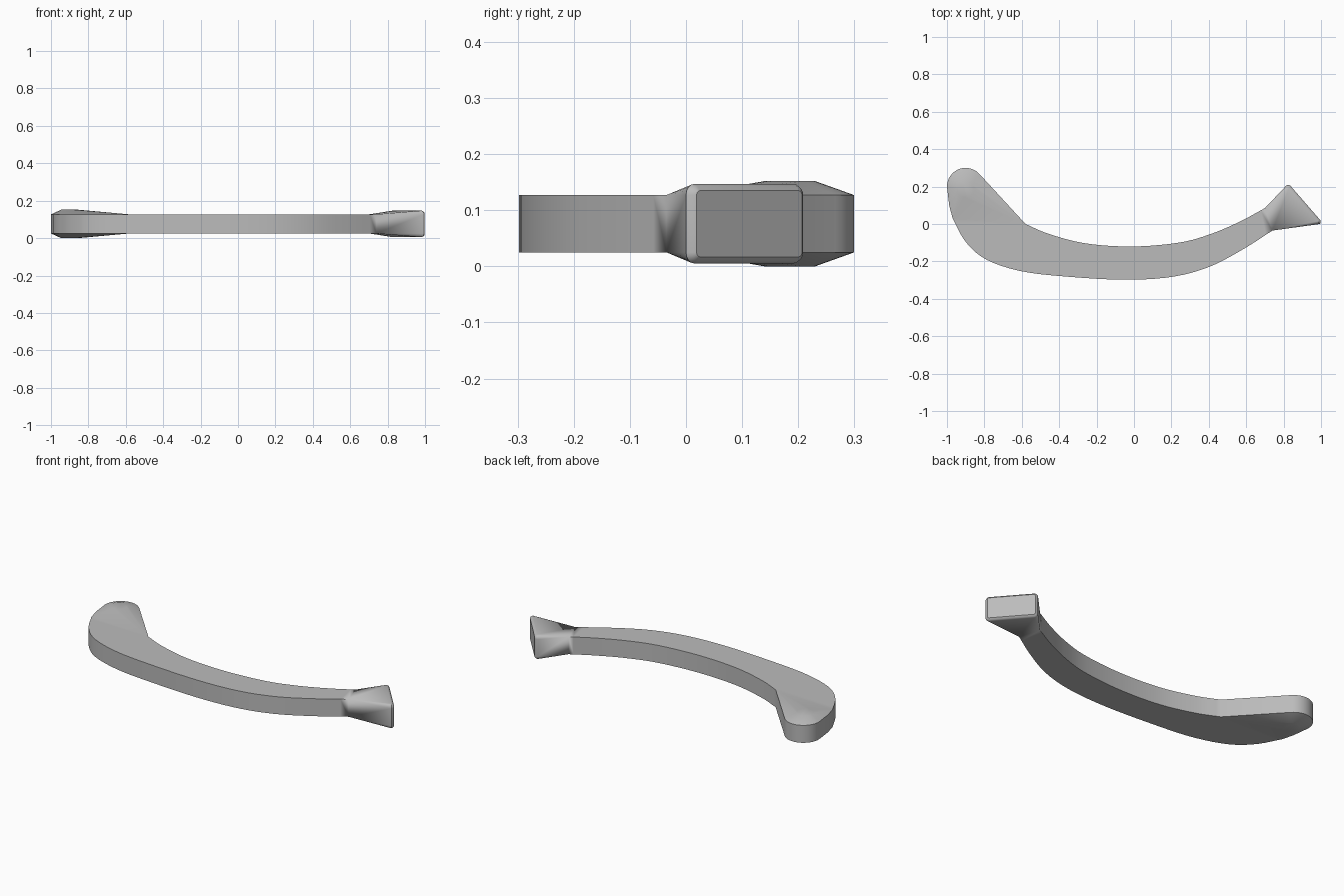
import bpy
import bmesh
from math import cos, sin, pi, radians
from mathutils import Vector

if "Cube" in bpy.data.objects:
    bpy.data.objects.remove(bpy.data.objects["Cube"])

LOW, HIGH, MID = 0.025, 0.127, 0.076
bm = bmesh.new()


def smooth_path(points, count=40):
    """Sample a Catmull-Rom curve evenly by parameter."""
    p = [Vector(q) for q in points]
    p = [2 * p[0] - p[1]] + p + [2 * p[-1] - p[-2]]
    path = []
    for i in range(count + 1):
        s = i / count * (len(p) - 3)
        k = min(int(s), len(p) - 4)
        t = s - k
        a, b, c, d = p[k:k + 4]
        path.append(0.5 * (2 * b + (c - a) * t + (2 * a - 5 * b + 4 * c - d) * t ** 2
                           + (3 * b - a - 3 * c + d) * t ** 3))
    return path


def both_sides(points, half):
    return [Vector((x, y, MID + s * half)) for x, y in points for s in (-1, 1)]


def hull_end(points, joint):
    """Wrap the points in a convex shell, left open where it meets the bar."""
    verts = [bm.verts.new(p) for p in points]
    bmesh.ops.convex_hull(bm, input=verts)
    inside = [f for f in bm.faces if all(
        any((v.co.xy - Vector(j)).length < 1e-5 for j in joint) for v in f.verts)
        and len({v.co.xy.copy().freeze() for v in f.verts}) == 2]
    bmesh.ops.delete(bm, geom=inside, context="FACES")


# Outer and inner edges of the curved bar
outer = smooth_path([(-0.97, 0.03), (-0.9, -0.095), (-0.79, -0.19), (-0.6, -0.253),
                     (-0.35, -0.282), (-0.05, -0.298), (0.2, -0.283), (0.4, -0.23),
                     (0.58, -0.137), (0.74, -0.035)])
inner = smooth_path([(-0.58, 0), (-0.45, -0.055), (-0.25, -0.105), (0, -0.12),
                     (0.25, -0.098), (0.42, -0.05), (0.57, 0.015), (0.7, 0.085)])

# Rounded end: rim outline with a small raised circle on each side
tip = Vector((-0.9, 0.2))
arc = [tip + 0.1 * Vector((cos(a), sin(a)))
       for a in (radians(42 + 138 * i / 16) for i in range(17))]
ring = [tip + Vector((0, -0.015)) + 0.045 * Vector((cos(a), sin(a)))
        for a in (2 * pi * i / 20 for i in range(20))]
rim = [inner[0]] + arc + [Vector((-0.988, 0.1)), outer[0]]
hull_end(both_sides(rim, HIGH - MID) + both_sides(ring, 0.076), (inner[0], outer[0]))

# Flared end: bar end lofted to a rounded, chamfered foot
a, b = Vector((0.815, 0.206, MID)), Vector((0.994, 0, MID))
along = (b - a).normalized()
out = Vector((-along.y, along.x, 0))
foot = []
for inset, push in ((0, 0), (0.004, 0.009), (0.012, 0.015)):
    for sx in (-1, 1):
        for sz in (-1, 1):
            for i in range(5):
                t = i * pi / 8
                u = (b - a).length / 2 - 0.02 + (0.02 - inset) * cos(t)
                w = 0.071 - 0.02 + (0.02 - inset) * sin(t)
                foot.append((a + b) / 2 + along * u * sx + out * push + Vector((0, 0, w * sz)))
hull_end(both_sides((inner[-1], outer[-1]), HIGH - MID) + foot, (inner[-1], outer[-1]))

# Bar: flat top and bottom, upright walls
rows = [[bm.verts.new((p.x, p.y, z)) for p, z in
         ((o, LOW), (n, LOW), (n, HIGH), (o, HIGH))] for o, n in zip(outer, inner)]
for r, s in zip(rows, rows[1:]):
    for i in range(4):
        j = (i + 1) % 4
        bm.faces.new((r[i], r[j], s[j], s[i]))

bmesh.ops.remove_doubles(bm, verts=bm.verts, dist=0.0001)
bmesh.ops.recalc_face_normals(bm, faces=bm.faces)

mesh = bpy.data.meshes.new("curved_handle")
bm.to_mesh(mesh)
bm.free()
handle = bpy.data.objects.new("curved_handle", mesh)
bpy.context.collection.objects.link(handle)

# Single plain grey
grey = bpy.data.materials.new("plain_grey")
grey.use_nodes = True
grey.diffuse_color = (0.5, 0.5, 0.5, 1)
grey.node_tree.nodes["Principled BSDF"].inputs["Base Color"].default_value = grey.diffuse_color
mesh.materials.append(grey)

bpy.context.view_layer.objects.active = handle
handle.select_set(True)
bpy.ops.object.shade_smooth_by_angle(angle=radians(30))
